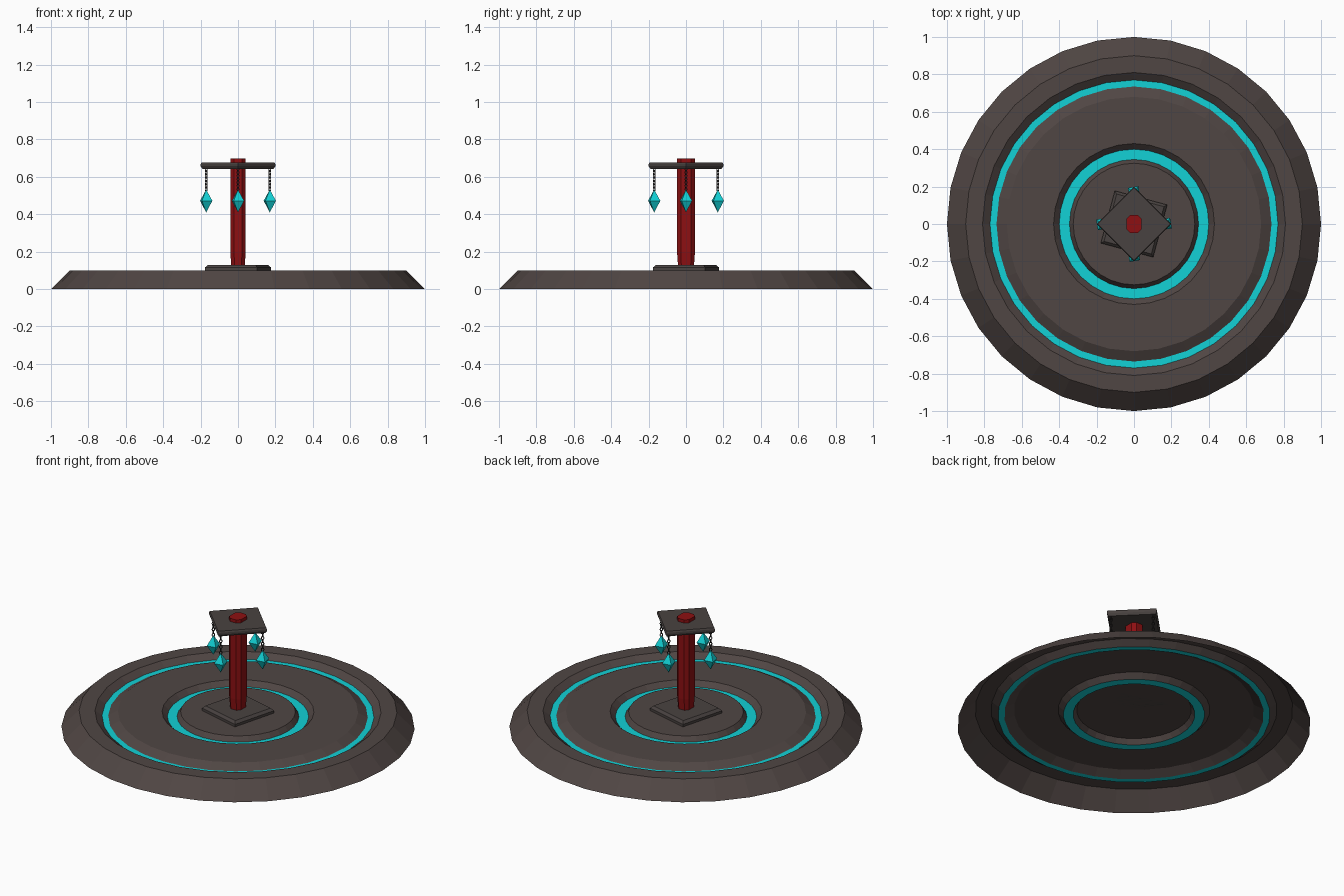
import bpy, bmesh
from math import cos, sin, pi, radians
from mathutils import Matrix, Vector

cube = bpy.data.objects.get("Cube")
if cube:
    bpy.data.objects.remove(cube, do_unlink=True)


def material(name, rgb):
    m = bpy.data.materials.new(name)
    m.use_nodes = True
    m.diffuse_color = (*rgb, 1)
    m.node_tree.nodes["Principled BSDF"].inputs["Base Color"].default_value = (*rgb, 1)
    return m


stone = material("brown stone", (0.08, 0.061, 0.057))
dark = material("dark plate", (0.066, 0.055, 0.052))
iron = material("chain iron", (0.03, 0.027, 0.027))
glow = material("glowing cyan", (0.006, 0.64, 0.67))
red = material("red paint", (0.27, 0.005, 0.006))


def ngon(n, turn=0):
    return [(cos(2 * pi * i / n + turn), sin(2 * pi * i / n + turn)) for i in range(n)]


def finish(bm, name, mats, loc=(0, 0, 0)):
    mesh = bpy.data.meshes.new(name)
    bm.to_mesh(mesh)
    bm.free()
    for m in mats:
        mesh.materials.append(m)
    obj = bpy.data.objects.new(name, mesh)
    obj.location = loc
    bpy.context.collection.objects.link(obj)
    return obj


def loft(name, shape, levels, mats, loc=(0, 0, 0), bottom=True, painted=()):
    """Stack scaled copies of a 2D outline; painted bands use the second material."""
    bm = bmesh.new()
    rings = [[bm.verts.new((x * s, y * s, z)) for x, y in shape] for s, z in levels]
    n = len(shape)
    for k, (a, b) in enumerate(zip(rings, rings[1:])):
        for i in range(n):
            j = (i + 1) % n
            face = bm.faces.new((a[i], a[j], b[j], b[i]))
            face.material_index = int(k in painted)
    if levels[-1][0]:
        bm.faces.new(rings[-1])
    if bottom and levels[0][0]:
        bm.faces.new(rings[0][::-1])
    bmesh.ops.remove_doubles(bm, verts=bm.verts, dist=1e-5)
    return finish(bm, name, mats, loc)


# Round dais: open underneath, with two sunken glowing rings
loft("dais", ngon(32),
     [(1, 0), (0.9, 0.1), (0.81, 0.1), (0.77, 0.07), (0.735, 0.07), (0.68, 0.1),
      (0.43, 0.1), (0.4, 0.07), (0.345, 0.07), (0.325, 0.1)],
     [stone, glow], bottom=False, painted=(3, 7))

# Square foot and canopy plates with chamfered edges
loft("foot_plate", ngon(4, radians(30)),
     [(0.205, 0.1), (0.205, 0.115), (0.185, 0.13)], [dark])
loft("canopy_plate", ngon(4),
     [(0.19, 0.643), (0.2, 0.657), (0.2, 0.668), (0.195, 0.677)], [dark])

# Post with chamfered corners, slightly narrowed at the foot
w, d, c = 0.041, 0.048, 0.02
outline = [(w, c - d), (w, d - c), (w - c, d), (c - w, d),
           (-w, d - c), (-w, c - d), (c - w, -d), (w - c, -d)]
loft("post", outline, [(0.88, 0.12), (1, 0.2), (1, 0.697)], [red])


def chain(name, loc, top, end, count):
    """Interlocking small links, alternately turned a quarter."""
    bm = bmesh.new()
    step = (top - end) / count
    for k in range(count):
        mid = Vector((0, 0, end + step * (k + 0.5)))
        turn = Matrix.Rotation(k % 2 * pi / 2 + pi / 4, 3, 'Z')
        grid = []
        for u, v in ngon(8):
            ring = []
            for p, q in ngon(4):
                tube = 0.0032
                point = Vector((u * (0.0075 + p * tube), q * tube,
                                v * (step * 0.6 + p * tube)))
                ring.append(bm.verts.new(mid + turn @ point))
            grid.append(ring)
        for i in range(8):
            for j in range(4):
                a, b = grid[i], grid[(i + 1) % 8]
                bm.faces.new((a[j], a[(j + 1) % 4], b[(j + 1) % 4], b[j]))
    bmesh.ops.recalc_face_normals(bm, faces=bm.faces)
    finish(bm, name, [iron], loc)


# A crystal on a chain below each corner of the canopy
for side, (x, y) in zip(("left", "back", "right", "front"), ngon(4)):
    loc = (x * 0.17, y * 0.17, 0)
    chain(side + "_chain", loc, 0.65, 0.525, 7)
    loft(side + "_crystal", ngon(4, radians(55)),
         [(0, 0.41), (0.04, 0.472), (0, 0.532)], [glow], loc)
